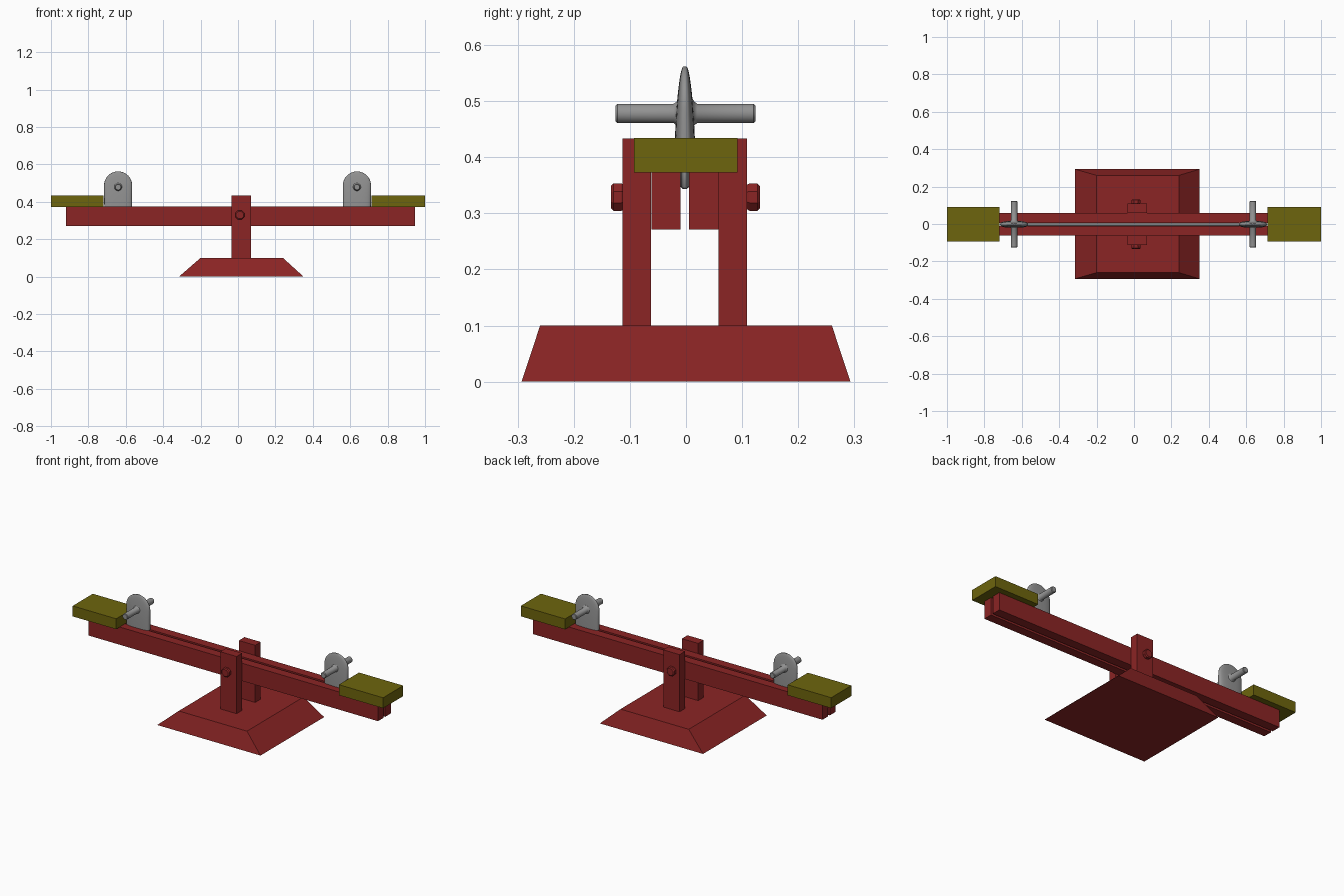
import bpy, bmesh, math
from mathutils import Vector

if "Cube" in bpy.data.objects:
    bpy.data.objects.remove(bpy.data.objects["Cube"])


def material(name, rgb):
    m = bpy.data.materials.new(name)
    m.diffuse_color = (*rgb, 1)
    m.use_nodes = True
    m.node_tree.nodes["Principled BSDF"].inputs["Base Color"].default_value = m.diffuse_color
    return m


RED = material("barn red", (0.26, 0.018, 0.018))
OLIVE = material("olive yellow", (0.155, 0.13, 0.004))
GREY = material("metal grey", (0.29, 0.29, 0.29))


def loft(name, rings, mat, smooth=None):
    """Skin a list of equal-length closed rings and cap both ends."""
    bm = bmesh.new()
    rows = [[bm.verts.new(p) for p in ring] for ring in rings]
    n = len(rows[0])
    for a, b in zip(rows, rows[1:]):
        for i in range(n):
            j = (i + 1) % n
            bm.faces.new((a[i], a[j], b[j], b[i]))
    bm.faces.new(rows[0][::-1])
    bm.faces.new(rows[-1])
    bmesh.ops.recalc_face_normals(bm, faces=bm.faces[:])
    me = bpy.data.meshes.new(name)
    bm.to_mesh(me)
    bm.free()
    me.materials.append(mat)
    ob = bpy.data.objects.new(name, me)
    bpy.context.collection.objects.link(ob)
    if smooth:
        bpy.ops.object.select_all(action='DESELECT')
        ob.select_set(True)
        bpy.context.view_layer.objects.active = ob
        bpy.ops.object.shade_smooth_by_angle(angle=math.radians(smooth))
    return ob


def rect(x0, x1, y0, y1, z):
    return [(x0, y0, z), (x1, y0, z), (x1, y1, z), (x0, y1, z)]


def box(name, x0, x1, y0, y1, z0, z1, mat):
    return loft(name, [rect(x0, x1, y0, y1, z0), rect(x0, x1, y0, y1, z1)], mat)


def lathe(name, profile, centre, axis, n, mat, smooth=None):
    """Revolve (position, radius) pairs about the x or y axis."""
    rings = []
    for d, r in profile:
        ring = []
        for i in range(n):
            a = 2 * math.pi * (i + 0.5) / n
            u, v = r * math.cos(a), r * math.sin(a)
            off = Vector((d, u, v)) if axis == 'x' else Vector((u, d, v))
            ring.append(Vector(centre) + off)
        rings.append(ring)
    return loft(name, rings, mat, smooth)


# Base with sloping sides
loft("base", [rect(-0.315, 0.35, -0.293, 0.293, 0),
              rect(-0.2, 0.24, -0.26, 0.26, 0.1)], RED)

# Upright posts, twin beams and pivot bolts
box("front_post", -0.035, 0.07, -0.113, -0.062, 0.1, 0.433, RED)
box("back_post", -0.035, 0.07, 0.058, 0.109, 0.1, 0.433, RED)
box("front_beam", -0.92, 0.945, -0.0615, -0.01, 0.271, 0.374, RED)
box("back_beam", -0.92, 0.945, 0.005, 0.0575, 0.271, 0.374, RED)
for name, s in (("front_bolt", -1), ("back_bolt", 1)):
    lathe(name, [(s * 0.09, 0.02), (s * 0.109, 0.023), (s * 0.114, 0.0265),
                 (s * 0.128, 0.0265), (s * 0.133, 0.021)],
          (0.01, -0.001, 0.329), 'y', 8, RED)

# Metal rod between the beams, joining the two handles
YC = -0.002
lathe("link_rod", [(-0.64, 0.0075), (0.64, 0.0075)], (0, YC - 0.0005, 0.352),
      'x', 12, GREY, 40)


def handle_plate(name, xc):
    """Rounded plate, thick low down and thin at the top edge."""
    rows = [(0.343, 0.055, 0.003), (0.347, 0.06, 0.0075), (0.3735, 0.062, 0.0075),
            (0.374, 0.074, 0.018), (0.43, 0.0745, 0.018), (0.46, 0.075, 0.0165)]
    for k in range(11):
        a = math.radians(86) * k / 10
        s = math.sin(a)
        rows.append((0.488 + 0.074 * s, 0.075 * math.cos(a),
                     0.015 * (1 - s) ** 0.5 * 0.85 + 0.0022))
    rings = []
    for z, w, t in rows:
        ring = []
        for i in range(32):
            a = 2 * math.pi * i / 32
            c, s = math.cos(a), math.sin(a)
            ring.append((xc + w * math.copysign(abs(c) ** 0.7, c),
                         YC + t * math.copysign(abs(s) ** 0.7, s), z))
        rings.append(ring)
    loft(name, rings, GREY, 50)


# Seats, handle plates and grip bars at each end
half = [(0.0, 0.026), (0.013, 0.026), (0.016, 0.021), (0.021, 0.0175),
        (0.121, 0.0175), (0.1245, 0.0145)]
grip = [(-d, r) for d, r in half[:0:-1]] + half
for side, xc, x0, x1 in (("left", -0.641, -1.0, -0.72), ("right", 0.636, 0.715, 1.0)):
    box(side + "_seat", x0, x1, -0.093, 0.092, 0.373, 0.434, OLIVE)
    handle_plate(side + "_handle_plate", xc)
    lathe(side + "_grip", grip, (xc, -0.001, 0.478), 'y', 20, GREY, 40)
